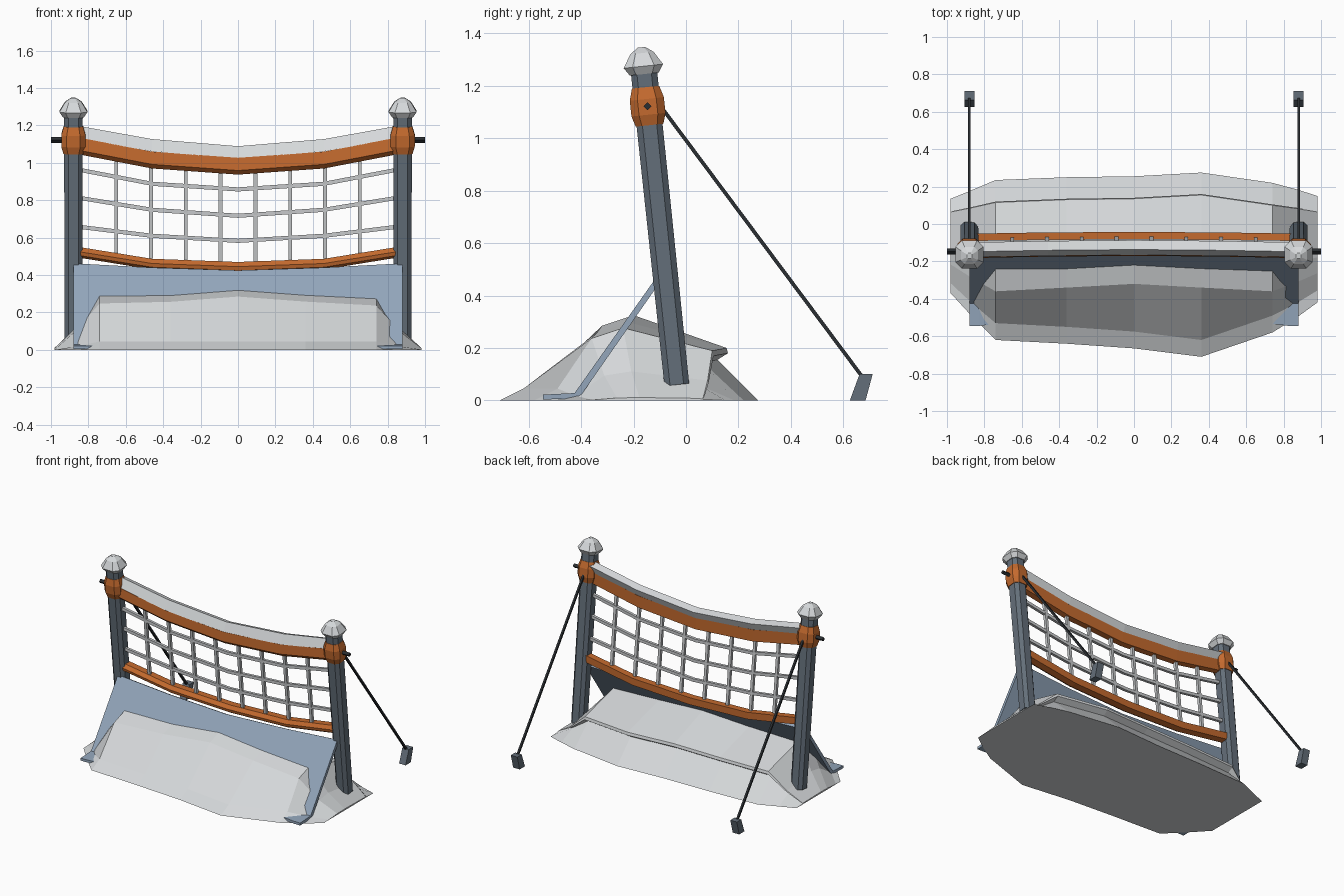
import bpy, bmesh, math
from mathutils import Vector

if "Cube" in bpy.data.objects:
    bpy.data.objects.remove(bpy.data.objects["Cube"])


def material(name, srgb):
    m = bpy.data.materials.new(name)
    lin = [(c / 255 / 12.92 if c < 11 else ((c / 255 + 0.055) / 1.055) ** 2.4) for c in srgb]
    m.diffuse_color = (*lin, 1)
    m.use_nodes = True
    m.node_tree.nodes["Principled BSDF"].inputs["Base Color"].default_value = m.diffuse_color
    return m


SLATE = material("slate", (100, 111, 122))
ORANGE = material("orange", (196, 106, 46))
SNOW = material("pale_grey", (214, 217, 219))
NET = material("net_grey", (200, 202, 204))
TARP = material("dusty_blue", (147, 166, 187))
DARK = material("near_black", (42, 46, 50))


def loft(name, rings, mat):
    """Skin a list of equal-length closed rings and cap both ends."""
    bm = bmesh.new()
    vs = [[bm.verts.new(p) for p in r] for r in rings]
    n = len(rings[0])
    for a, b in zip(vs, vs[1:]):
        for i in range(n):
            j = (i + 1) % n
            bm.faces.new((a[i], a[j], b[j], b[i]))
    bm.faces.new(vs[0][::-1])
    bm.faces.new(vs[-1])
    bmesh.ops.recalc_face_normals(bm, faces=bm.faces)
    me = bpy.data.meshes.new(name)
    bm.to_mesh(me)
    bm.free()
    me.materials.append(mat)
    ob = bpy.data.objects.new(name, me)
    bpy.context.collection.objects.link(ob)
    return ob


def bar(name, a, b, r, mat, sides=4, turn=math.pi / 4):
    """Straight prism between two points."""
    a, b = Vector(a), Vector(b)
    d = (b - a).normalized()
    u = d.cross(Vector((0, 1, 0))).normalized()
    v = d.cross(u)
    ang = [turn + 2 * math.pi * i / sides for i in range(sides)]
    off = [(u * math.cos(t) + v * math.sin(t)) * r for t in ang]
    return loft(name, [[a + o for o in off], [b + o for o in off]], mat)


def lean(z):
    """Centre y of the leaning fence at height z."""
    return -0.035 - 0.105 * (z - 0.06)


def octagon(x, z, h, k=0.55):
    """Chamfered square ring of half width h, tilted with the post."""
    c = h * k
    pts = [(h, -c), (h, c), (c, h), (-c, h), (-h, c), (-h, -c), (-c, -h), (c, -h)]
    return [(x + px, lean(z) + py, z + 0.105 * py) for px, py in pts]


def sag(ends, quarter, mid):
    return [(-0.85, ends), (-0.46, quarter), (0, mid), (0.46, quarter), (0.85, ends)]


def sweep(name, path, profile, mat):
    """Sweep a (y, z) profile along a sagging line that follows the lean."""
    return loft(name, [[(x, lean(z) + py, z + pz) for py, pz in profile] for x, z in path], mat)


for s, side in ((-1, "left"), (1, "right")):
    x = 0.88 * s
    # post, collar and cap
    loft(side + "_post", [octagon(x, 0.06, 0.047), octagon(x, 1.26, 0.05)], SLATE)
    loft(side + "_collar", [octagon(x, z, h) for z, h in
         ((1.05, 0.053), (1.09, 0.065), (1.15, 0.065), (1.195, 0.052))], ORANGE)
    loft(side + "_cap", [octagon(x, z, h) for z, h in
         ((1.245, 0.055), (1.275, 0.075), (1.325, 0.045), (1.347, 0.014))], SNOW)
    # cross peg through the collar
    bar(side + "_peg", (0.86 * s, -0.147, 1.122), (1.0 * s, -0.147, 1.122), 0.015, DARK, turn=0)
    # guy line and ground stake
    bar(side + "_guy_line", (x, -0.11, 1.14), (x, 0.68, 0.08), 0.01, DARK)
    loft(side + "_stake", [
        [(x - 0.026, 0.625, 0), (x + 0.026, 0.625, 0), (x + 0.026, 0.685, 0), (x - 0.026, 0.685, 0)],
        [(x - 0.026, 0.662, 0.1), (x + 0.026, 0.662, 0.1), (x + 0.026, 0.712, 0.1), (x - 0.026, 0.712, 0.1)]],
        SLATE)

# sagging rails, given by the line of their top edge
sweep("top_rail", sag(1.135, 1.06, 1.027),
      [(-0.03, 0), (-0.034, -0.068), (-0.01, -0.09), (0.03, -0.085), (0.03, 0)], ORANGE)
sweep("bottom_rail", sag(0.55, 0.487, 0.47),
      [(-0.015, 0), (-0.035, -0.025), (-0.03, -0.045), (-0.01, -0.057), (0.035, -0.05), (0.035, 0)], ORANGE)

# snow lying on the top rail
sweep("rail_snow", sag(1.135, 1.065, 1.027),
      [(-0.03, -0.004), (0.0, 0.062), (0.05, 0.045), (0.03, -0.004)], SNOW)

# net: three sagging strands and eight uprights
square = [(-0.01, -0.011), (0.01, -0.011), (0.01, 0.011), (-0.01, 0.011)]
for i, levels in enumerate(((0.963, 0.888, 0.858), (0.813, 0.749, 0.717), (0.658, 0.61, 0.583))):
    sweep("net_strand_%d" % i, sag(*levels), square, NET)
for i in range(8):
    x = (i - 3.5) * 0.186
    f = max(0, abs(x) - 0.2) * 0.15
    lo, hi = 0.45 + f, 0.98 + f
    bar("net_upright_%d" % i, (x, lean(lo), lo), (x, lean(hi), hi), 0.0145, NET)

# sloping tarp with a foot folded flat on the ground
rings = []
for x, top in ((-0.88, 0.46), (-0.83, 0.46), (-0.46, 0.44), (0, 0.425), (0.46, 0.44), (0.83, 0.46), (0.88, 0.46)):
    y = -0.12 - (0.46 - top) * 0.7
    foot = -0.545 if abs(x) > 0.8 else -0.5
    rings.append([(x, y, top), (x, -0.425, 0.028), (x, foot, 0.022),
                  (x, foot, 0.004), (x, -0.41, 0.006), (x, y + 0.02, top - 0.01)])
loft("tarp", rings, TARP)

# snow drift: cross-sections given by x, front y, back y, ridge y, ridge z, lip z
rings = []
for x, fy, by, ry, rz, lip in (
        (-0.74, -0.62, 0.235, -0.24, 0.288, 0.195),
        (-0.36, -0.64, 0.25, -0.22, 0.297, 0.2),
        (0.0, -0.665, 0.255, -0.2, 0.325, 0.205),
        (0.36, -0.71, 0.275, -0.22, 0.298, 0.2),
        (0.74, -0.58, 0.22, -0.24, 0.277, 0.19)):
    rings.append([(x, fy, 0), (x, fy + 0.09, 0.045), (x, ry - 0.12, rz - 0.04), (x, ry, rz),
                  (x, by - 0.12, lip), (x, by - 0.115, lip - 0.02), (x, by - 0.155, lip - 0.045),
                  (x, by, 0)])


def end_ring(x, f, b, s, ref):
    """Shrink a neighbouring section toward the flat tip of the drift."""
    y0, y1 = ref[0][1], ref[-1][1]
    return [(x, f + (p[1] - y0) / (y1 - y0) * (b - f), p[2] * s) for p in ref]


first, last = rings[0], rings[-1]
rings = ([end_ring(-0.98, -0.37, 0.135, 0.04, first), end_ring(-0.87, -0.49, 0.18, 0.4, first)] + rings
         + [end_ring(0.87, -0.5, 0.185, 0.4, last), end_ring(0.98, -0.42, 0.15, 0.04, last)])
loft("snow_drift", rings, SNOW)
